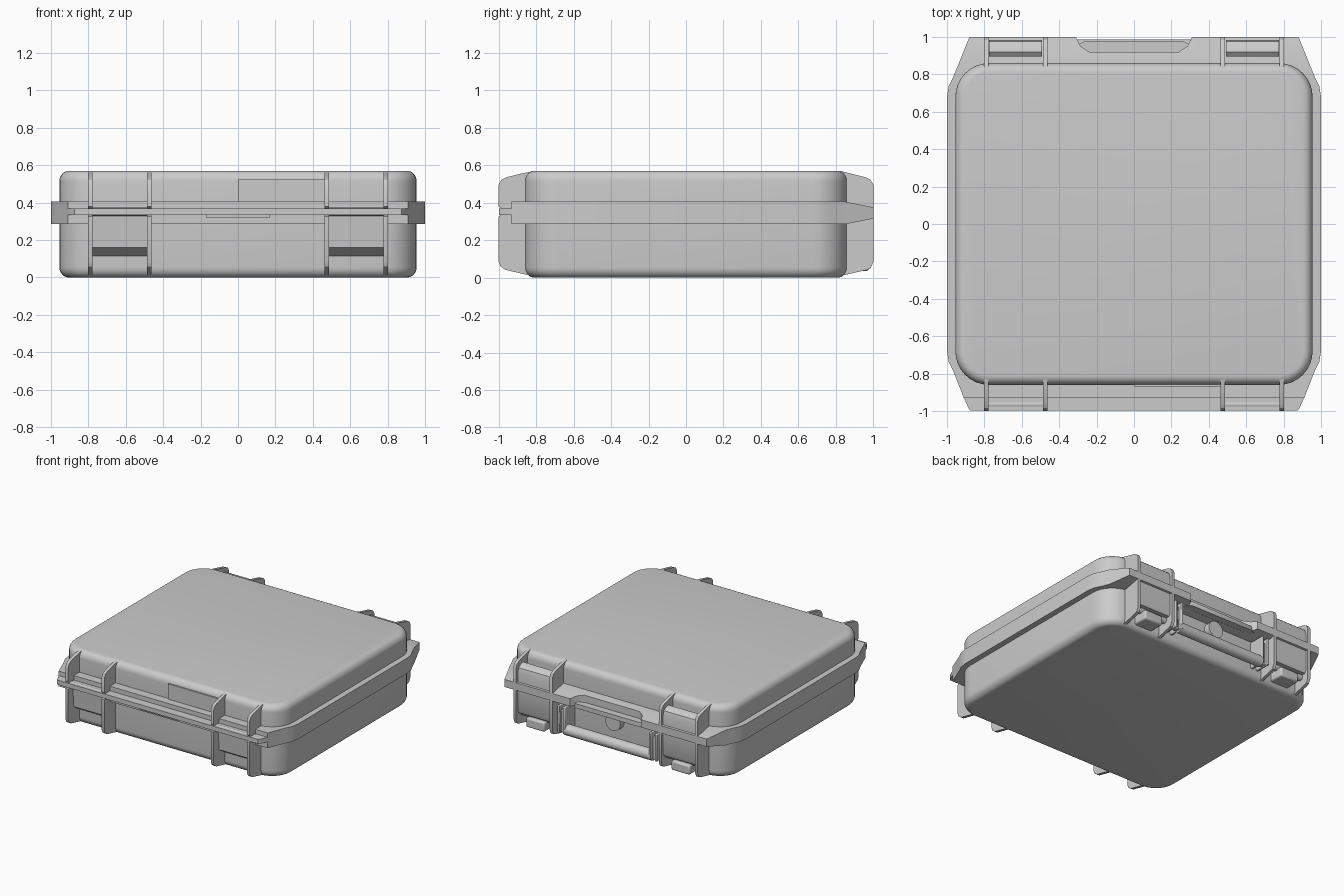
import bpy, bmesh
from math import sin, cos, pi, radians
from mathutils import Matrix

if "Cube" in bpy.data.objects:
    bpy.data.objects.remove(bpy.data.objects["Cube"])


def finish(name, bm, bevel=0.0, smooth=True):
    bmesh.ops.recalc_face_normals(bm, faces=bm.faces)
    me = bpy.data.meshes.new(name)
    bm.to_mesh(me)
    bm.free()
    ob = bpy.data.objects.new(name, me)
    bpy.context.collection.objects.link(ob)
    if bevel:
        m = ob.modifiers.new("bevel", 'BEVEL')
        m.width, m.segments, m.limit_method = bevel, 2, 'ANGLE'
    if smooth:
        bpy.ops.object.select_all(action='DESELECT')
        ob.select_set(True)
        bpy.context.view_layer.objects.active = ob
        bpy.ops.object.shade_smooth_by_angle(angle=radians(32))
    return ob


def extrude(bm, coords, vec):
    face = bm.faces.new([bm.verts.new(c) for c in coords])
    new = bmesh.ops.extrude_face_region(bm, geom=[face])["geom"]
    bmesh.ops.translate(bm, vec=vec,
                        verts=[v for v in new if isinstance(v, bmesh.types.BMVert)])


def prism(name, pts, x0, x1, bevel=0.0):
    """Extrude a (y, z) profile from x0 to x1."""
    bm = bmesh.new()
    extrude(bm, [(x0, y, z) for y, z in pts], (x1 - x0, 0, 0))
    return finish(name, bm, bevel)


def slab(name, half, z0, z1, taper=False):
    """Extrude a symmetric outline given by its +x half, optionally thinning to the back."""
    bm = bmesh.new()
    pts = half + [(-x, y) for x, y in reversed(half)]
    extrude(bm, [(x, y, z0) for x, y in pts], (0, 0, z1 - z0))
    if taper:
        bmesh.ops.bisect_plane(bm, geom=bm.verts[:] + bm.edges[:] + bm.faces[:],
                               plane_co=(0, 0.85, 0), plane_no=(0, 1, 0))
        mid = (z0 + z1) / 2
        for v in bm.verts:
            if v.co.y > 0.851:
                v.co.z = mid + (v.co.z - mid) * (1 - 0.5 * (v.co.y - 0.85) / 0.15)
    return finish(name, bm)


def box(name, x0, x1, y0, y1, z0, z1, bevel=0.0):
    return prism(name, [(y0, z0), (y1, z0), (y1, z1), (y0, z1)], x0, x1, bevel)


def cylinder(name, axis, loc, r, depth, seg=24):
    bm = bmesh.new()
    rot = Matrix.Rotation(pi / 2, 4, 'Y' if axis == 'x' else 'X')
    bmesh.ops.create_cone(bm, cap_ends=True, segments=seg, radius1=r, radius2=r,
                          depth=depth, matrix=Matrix.Translation(loc) @ rot)
    return finish(name, bm)


def shell(name, rings):
    """Loft rounded rectangles given as (inset, z)."""
    bm = bmesh.new()
    loops = []
    for inset, z in rings:
        r, hx, hy = 0.18 - inset, 0.775, 0.68
        loop = []
        for k, (sx, sy) in enumerate([(1, 1), (-1, 1), (-1, -1), (1, -1)]):
            for i in range(9):
                a = (k + i / 8) * pi / 2
                loop.append(bm.verts.new((sx * hx + r * cos(a), sy * hy + r * sin(a), z)))
        loops.append(loop)
    n = len(loops[0])
    for a, b in zip(loops, loops[1:]):
        for i in range(n):
            bm.faces.new((a[i], a[(i + 1) % n], b[(i + 1) % n], b[i]))
    bm.faces.new(loops[0])
    bm.faces.new(loops[-1])
    return finish(name, bm)


# Base and lid with rounded outer edges
arc = [(0.05 * (1 - sin(t * pi / 12)), 0.055 * (1 - cos(t * pi / 12))) for t in range(7)]
shell("base", arc + [(0.0, 0.345)])
shell("lid", [(0.0, 0.345)] + [(i, 0.57 - z) for i, z in reversed(arc)])

# Rim around the seam, with a finger notch at the back
rim = [(0.91, -0.93), (0.965, -0.79), (0.99, -0.74), (1.0, -0.68), (1.0, 0.68),
       (0.99, 0.74), (0.965, 0.79), (0.88, 1.0), (0.31, 1.0), (0.285, 0.95), (0.24, 0.92)]
slab("rim", rim, 0.285, 0.405, taper=True)
slab("notch_floor", [(0.31, 0.86), (0.31, 0.955), (0.27, 0.975)], 0.30, 0.335)

# Thin hinge lip along the front
slab("front_lip", [(0.93, -0.88), (0.885, -0.985), (0.875, -0.998)], 0.335, 0.37)
box("front_tab", -0.17, 0.17, -0.985, -0.92, 0.322, 0.34)
box("front_plate", 0.0, 0.465, -0.87, -0.84, 0.40, 0.525)

front_rib = [(-0.80, 0.57), (-0.87, 0.557), (-0.96, 0.535), (-0.985, 0.522), (-1.0, 0.495),
             (-1.0, 0.38), (-0.985, 0.37), (-0.96, 0.37), (-0.96, 0.335), (-0.985, 0.335),
             (-1.0, 0.325), (-1.0, 0.085), (-0.99, 0.06), (-0.965, 0.042), (-0.80, 0.003)]
back_rib = [(0.82, 0.57), (0.96, 0.535), (0.985, 0.522), (1.0, 0.495),
            (1.0, 0.085), (0.985, 0.05), (0.96, 0.04), (0.80, 0.003)]
hinge = [(-0.84, 0.335), (-0.945, 0.335), (-0.93, 0.16), (-0.86, 0.115), (-0.84, 0.115)]
latch = [(0.895, 0.49), (0.92, 0.51), (0.95, 0.505), (0.975, 0.485), (0.985, 0.45),
         (0.985, 0.15), (0.975, 0.13), (0.93, 0.13), (0.93, 0.40), (0.895, 0.42)]

for side, s in (("right", 1), ("left", -1)):
    # Ribs guarding hinges and latches
    for place, x in (("outer", 0.79), ("inner", 0.475)):
        a, b = s * x - 0.012, s * x + 0.012
        prism(f"front_{place}_rib_{side}", front_rib, a, b)
        prism(f"back_{place}_rib_{side}", back_rib, a, b)
    lo, hi = sorted((s * 0.485, s * 0.78))
    # Front hinge block
    prism(f"hinge_{side}", hinge, lo, hi)
    cylinder(f"hinge_barrel_{side}", 'x', (s * 0.6325, -0.965, 0.352), 0.022, 0.29, 16)
    # Back latch plate with its pivot and catch
    prism(f"latch_{side}", latch, lo + 0.006, hi - 0.006)
    box(f"latch_foot_{side}", s * 0.6325 - 0.08, s * 0.6325 + 0.08,
        0.84, 0.975, 0.035, 0.11, 0.012)
    cylinder(f"latch_pivot_{side}", 'x', (s * 0.6325, 0.92, 0.12), 0.025, 0.29, 16)
    # Handle arm brackets
    for i, x in enumerate((0.375, 0.425)):
        box(f"handle_bracket_{side}_{i}", s * x - 0.01, s * x + 0.01,
            0.85, 0.985, 0.07, 0.285, 0.006)
    box(f"handle_arm_{side}", s * 0.40 - 0.014, s * 0.40 + 0.014,
        0.92, 0.965, 0.07, 0.25, 0.006)

# Folded carrying handle and round button
cylinder("handle_grip", 'x', (0, 0.945, 0.095), 0.042, 0.76)
cylinder("valve_button", 'y', (0, 0.88, 0.235), 0.065, 0.06)
